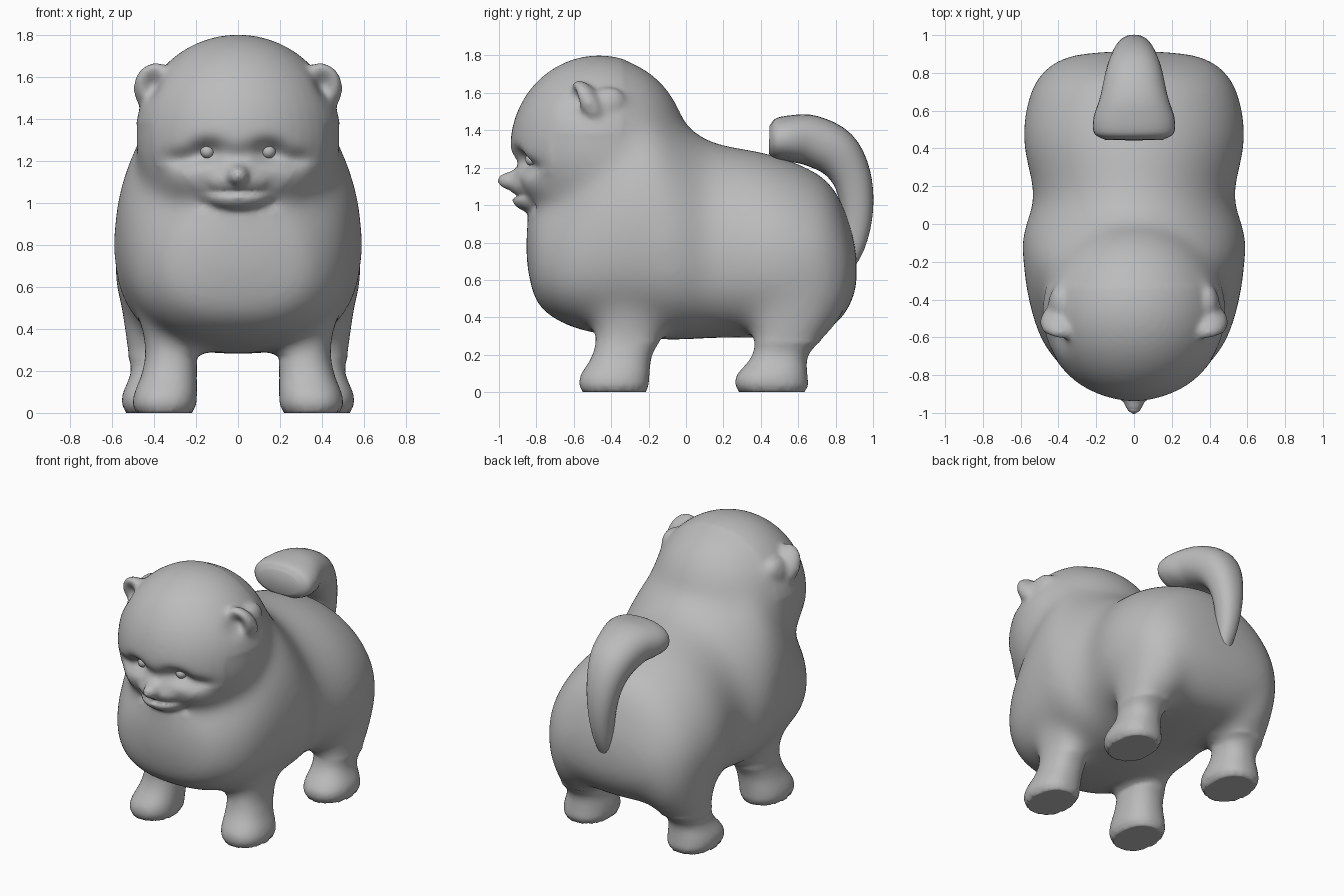
import bpy, bmesh, math
from mathutils import Vector, Matrix

if "Cube" in bpy.data.objects:
    bpy.data.objects.remove(bpy.data.objects["Cube"])

fur = bpy.data.materials.new("grey_fur")
fur.diffuse_color = (0.5, 0.5, 0.5, 1)
fur.use_nodes = True
fur.node_tree.nodes["Principled BSDF"].inputs["Base Color"].default_value = fur.diffuse_color


def spline(rows, steps=4):
    """Catmull-Rom interpolation through rows of numbers."""
    out = []
    for i in range(len(rows) - 1):
        a, b, c, d = (rows[min(max(i + k, 0), len(rows) - 1)] for k in (-1, 0, 1, 2))
        for s in range(steps):
            t = s / steps
            out.append([q + 0.5 * t * (r - p + t * (2*p - 5*q + 4*r - e + t * (3*(q - r) + e - p)))
                        for p, q, r, e in zip(a, b, c, d)])
    return out + [list(rows[-1])]


def loft(bm, sections, n=32, power=2.0, low_power=None):
    """Skin superellipse rings; each section is (centre, u, v_up, v_down)."""
    rings = []
    for c, u, up, down in sections:
        ring = []
        for i in range(n):
            a = 2 * math.pi * i / n
            ca, sa = math.cos(a), math.sin(a)
            p = power if sa >= 0 else (low_power or power)
            ring.append(bm.verts.new(c + u * math.copysign(abs(ca) ** (2 / p), ca)
                                     + (up if sa >= 0 else down)
                                     * math.copysign(abs(sa) ** (2 / p), sa)))
        rings.append(ring)
    for r, s in zip(rings, rings[1:]):
        for i in range(n):
            j = (i + 1) % n
            bm.faces.new((r[i], r[j], s[j], s[i]))
    bm.faces.new(rings[0][::-1])
    bm.faces.new(rings[-1])


def ball(bm, centre, radii, tilt=0.0):
    m = (Matrix.Translation(centre) @ Matrix.Rotation(math.radians(tilt), 4, 'X')
         @ Matrix.Diagonal((*radii, 1)))
    bmesh.ops.create_uvsphere(bm, u_segments=48, v_segments=32, radius=1, matrix=m)


def finish(bm, name):
    bmesh.ops.recalc_face_normals(bm, faces=bm.faces[:])
    me = bpy.data.meshes.new(name)
    bm.to_mesh(me)
    bm.free()
    ob = bpy.data.objects.new(name, me)
    bpy.context.collection.objects.link(ob)
    me.materials.append(fur)
    for p in me.polygons:
        p.use_smooth = True
    return ob


# Torso and neck: y, bottom, top, half width
torso = [(-0.855, 0.7, 0.88, 0.08), (-0.83, 0.57, 0.98, 0.23), (-0.78, 0.45, 1.06, 0.36),
         (-0.62, 0.35, 1.25, 0.49), (-0.4, 0.3, 1.55, 0.56), (-0.22, 0.285, 1.65, 0.585),
         (-0.1, 0.28, 1.53, 0.595), (0.0, 0.28, 1.43, 0.575), (0.15, 0.29, 1.335, 0.53),
         (0.45, 0.29, 1.275, 0.59), (0.7, 0.31, 1.175, 0.55), (0.81, 0.37, 1.06, 0.475),
         (0.875, 0.46, 0.9, 0.39), (0.905, 0.53, 0.79, 0.27), (0.915, 0.6, 0.7, 0.1)]
bm = bmesh.new()
sections = []
for y, b, t, w in spline(torso):
    mid = b + 0.42 * (t - b)
    sections.append((Vector((0, y, mid)), Vector((w, 0, 0)),
                     Vector((0, 0, t - mid)), Vector((0, 0, mid - b))))
loft(bm, sections, 48, 1.92, 2.5)

# Head, cheeks, muzzle, nose bump and lower jaw
ball(bm, (0, -0.465, 1.305), (0.49, 0.475, 0.495))
ball(bm, (0, -0.50, 1.14), (0.43, 0.375, 0.22))
ball(bm, (0, -0.81, 1.11), (0.17, 0.135, 0.085))
ball(bm, (0, -0.92, 1.13), (0.055, 0.09, 0.052))
ball(bm, (0, -0.78, 1.03), (0.16, 0.15, 0.075))

# Legs: z, y centre, x centre, y radius, x radius
front_leg = [(0.0, -0.385, 0.35, 0.165, 0.125), (0.03, -0.385, 0.35, 0.185, 0.15),
             (0.09, -0.38, 0.345, 0.185, 0.15), (0.2, -0.34, 0.325, 0.16, 0.13),
             (0.33, -0.3, 0.315, 0.185, 0.13), (0.6, -0.3, 0.32, 0.24, 0.19)]
back_leg = [(0.0, 0.46, 0.395, 0.17, 0.13), (0.03, 0.46, 0.395, 0.195, 0.155),
            (0.09, 0.46, 0.395, 0.19, 0.155), (0.2, 0.505, 0.385, 0.15, 0.125),
            (0.33, 0.56, 0.385, 0.2, 0.15), (0.6, 0.58, 0.35, 0.28, 0.21)]
for side in (-1, 1):
    for leg in (front_leg, back_leg):
        loft(bm, [(Vector((side * x, y, z)), Vector((rx, 0, 0)),
                   Vector((0, ry, 0)), Vector((0, ry, 0)))
                  for z, y, x, ry, rx in spline(leg)], 32, 2.3)
    ball(bm, (side * 0.34, 0.56, 0.6), (0.225, 0.32, 0.38))        # haunch
    ball(bm, (side * 0.39, -0.52, 1.545), (0.108, 0.07, 0.14), 35)  # ear
    ball(bm, (side * 0.385, -0.44, 1.52), (0.07, 0.13, 0.1), 35)   # ear root

# Fuse everything into one soft skin
rough = finish(bm, "body_rough")
mod = rough.modifiers.new("fuse", 'REMESH')
mod.mode = 'VOXEL'
mod.voxel_size = 0.016
mod = rough.modifiers.new("soften", 'SMOOTH')
mod.factor = 0.5
mod.iterations = 8
deps = bpy.context.evaluated_depsgraph_get()
bm = bmesh.new()
bm.from_mesh(rough.evaluated_get(deps).to_mesh())
bpy.data.objects.remove(rough)

# Blend neck, jaw line, shoulders and haunches further, sparing face, ears and paws
blend = [v for v in bm.verts if v.co.z > 0.27
         and (v.co.z < 0.94 or v.co.y > -0.33 or (v.co.y > -0.83 and v.co.z < 1.17
                                                  and abs(v.co.x) > 0.18)
              or (v.co.y > -0.72 and v.co.z < 1.38))]
for _ in range(70):
    bmesh.ops.smooth_vert(bm, verts=blend, factor=0.5,
                          use_axis_x=True, use_axis_y=True, use_axis_z=True)


def push(centre, reach, move):
    """Sculpt a soft bump or dent, mirrored when off the centre line."""
    for side in ((1, -1) if centre[0] else (1,)):
        for v in bm.verts:
            d = [(p - q) / r for p, q, r in
                 zip(v.co, (side * centre[0], centre[1], centre[2]), reach)]
            k = sum(e * e for e in d)
            if k < 9:
                v.co += Vector((side * move[0], move[1], move[2])) * math.exp(-k)


push((0.14, -0.89, 1.24), (0.085, 0.12, 0.055), (0, 0.085, 0))    # eye sockets
push((0.26, -0.83, 1.205), (0.09, 0.12, 0.045), (0, 0.045, 0))    # outer sockets
push((0, -0.9, 1.225), (0.06, 0.07, 0.045), (0, 0.025, 0))        # nose bridge
push((0.27, -0.8, 1.09), (0.11, 0.12, 0.07), (0, -0.02, 0))       # cheeks
push((0, -0.93, 1.05), (0.13, 0.08, 0.012), (0, 0.022, 0))        # mouth
push((0.41, -0.615, 1.56), (0.05, 0.06, 0.065), (-0.01, 0.05, 0))  # ear hollows
for v in bm.verts:                                                # flat soles
    v.co.z = max(v.co.z, 0.0) if v.co.z > 0.012 else 0.0
finish(bm, "body")

# Curled tail: y, z, thickness radius, half width
tail = spline([(0.82, 0.6, 0.03, 0.03), (0.89, 0.78, 0.065, 0.06), (0.915, 0.97, 0.085, 0.085),
               (0.885, 1.15, 0.105, 0.115), (0.80, 1.28, 0.13, 0.15), (0.67, 1.345, 0.135, 0.18),
               (0.56, 1.355, 0.125, 0.215), (0.48, 1.35, 0.11, 0.21), (0.445, 1.35, 0.075, 0.15)])
sections = []
for i, (y, z, r, w) in enumerate(tail):
    a, b = tail[max(i - 1, 0)], tail[min(i + 1, len(tail) - 1)]
    along = Vector((0, b[0] - a[0], b[1] - a[1])).normalized()
    out = Vector((0, -along.z, along.y)) * r
    sections.append((Vector((0, y, z)), Vector((w, 0, 0)), out, out))
bm = bmesh.new()
loft(bm, sections, 32, 2.2)
finish(bm, "tail")

# Eyes and nose tip
for side, name in ((-1, "right_eye"), (1, "left_eye")):
    bm = bmesh.new()
    ball(bm, (side * 0.145, -0.825, 1.245), (0.034, 0.034, 0.034))
    finish(bm, name)
bm = bmesh.new()
ball(bm, (0, -0.967, 1.135), (0.035, 0.035, 0.03))
finish(bm, "nose")
